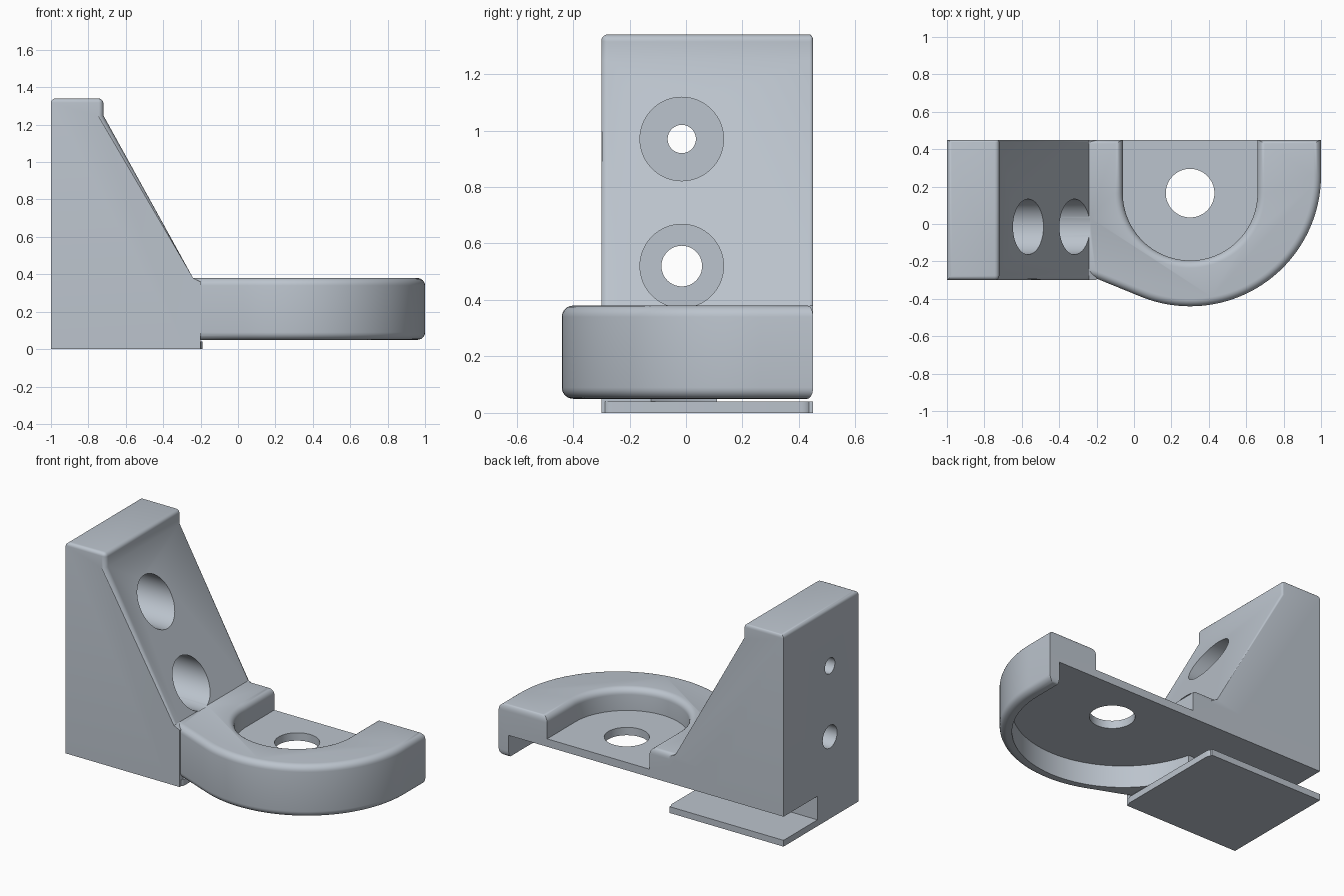
import bpy, bmesh, math

if "Cube" in bpy.data.objects:
    bpy.data.objects.remove(bpy.data.objects["Cube"])

grey = bpy.data.materials.new("light steel grey")
grey.diffuse_color = (0.50, 0.55, 0.61, 1)
grey.use_nodes = True
grey.node_tree.nodes["Principled BSDF"].inputs["Base Color"].default_value = grey.diffuse_color


def make(name, bm):
    bmesh.ops.recalc_face_normals(bm, faces=bm.faces)
    me = bpy.data.meshes.new(name)
    bm.to_mesh(me)
    bm.free()
    me.materials.append(grey)
    ob = bpy.data.objects.new(name, me)
    bpy.context.collection.objects.link(ob)
    return ob


def loft(name, rings):
    """Stack closed rings of equal point count into a capped solid."""
    bm = bmesh.new()
    vs = [[bm.verts.new(p) for p in r] for r in rings]
    n = len(vs[0])
    for a, b in zip(vs, vs[1:]):
        for i in range(n):
            j = (i + 1) % n
            bm.faces.new((a[i], a[j], b[j], b[i]))
    bm.faces.new(vs[0][::-1])
    bm.faces.new(vs[-1])
    return make(name, bm)


def arc(cx, cy, r, a0, a1, n=48):
    angs = [math.radians(a0 + (a1 - a0) * i / n) for i in range(n + 1)]
    return [(cx + r * math.cos(a), cy + r * math.sin(a)) for a in angs]


def u_ring(cx, cy, r, z, end=0.7):
    pts = [(cx - r, end)] + arc(cx, cy, r, 180, 360) + [(cx + r, end)]
    return [(x, y, z) for x, y in pts]


def arm_ring(off, z):
    """Outline of the arm, pulled in by off."""
    pts = [(-0.5, 0.45 - off / 2), (-0.5, -0.18 + off)]
    pts += [(-0.205, -0.29 + off)]
    pts += arc(0.3, 0.26, 0.7 - off, 247, 360) + [(1 - off, 0.45 - off / 2)]
    return [(x, y, z) for x, y in pts]


def cylinder_x(name, x0, x1, y, z, r, n=64):
    c = arc(y, z, r, 0, 360 - 360 / n, n - 1)
    return loft(name, [[(x, p, q) for p, q in c] for x in (x0, x1)])


def box(name, x0, x1, y0, y1, z0, z1):
    return loft(name, [[(x0, y0, z), (x1, y0, z), (x1, y1, z), (x0, y1, z)]
                       for z in (z0, z1)])


def apply(ob, mod):
    bpy.context.view_layer.objects.active = ob
    bpy.ops.object.modifier_apply(modifier=mod.name)


def boolean(ob, other, op):
    m = ob.modifiers.new("bool", 'BOOLEAN')
    m.operation, m.solver, m.object = op, 'EXACT', other
    apply(ob, m)
    bpy.data.objects.remove(other)


# Upright wall with sloped gusset
profile = [(-1, 0), (-0.2, 0), (-0.2, 0.36), (-0.24, 0.38),
           (-0.72, 1.25), (-0.72, 1.34), (-1, 1.34)]
bracket = loft("bracket", [[(x, y, z) for x, z in profile] for y in (-0.3, 0.45)])

# Round the top and the gusset edges, half as much at the back
me = bracket.data
weight = me.attributes.new("bevel_weight_edge", 'FLOAT', 'EDGE')
for e in me.edges:
    a, b = (me.vertices[i].co for i in e.vertices)
    top = min(a.z, b.z) > 1.3
    slope = min(a.z, b.z) > 0.37 and max(a.x, b.x) > -0.8 and abs(a.y - b.y) < 0.01
    if top or slope:
        weight.data[e.index].value = 0.5 if min(a.y, b.y) > 0.4 else 1.0
bev = bracket.modifiers.new("bevel", 'BEVEL')
bev.limit_method, bev.width, bev.segments = 'WEIGHT', 0.04, 5
apply(bracket, bev)

# Curved arm with rounded top and bottom edges
B = 0.04
steps = [math.radians(15 * i) for i in range(7)]
low = [(B * (1 - math.sin(a)), 0.05 + B * (1 - math.cos(a))) for a in steps]
high = [(o, 0.43 - z) for o, z in reversed(low)]
arm = loft("arm", [arm_ring(o, z) for o, z in low + high])
boolean(bracket, arm, 'UNION')

# Upper pocket with a rounded rim
flare = [(0, 0.24)] + [(B * (1 - math.cos(a)), 0.34 + B * math.sin(a)) for a in steps]
flare.append((B, 0.5))
boolean(bracket, loft("pocket", [u_ring(0.3, 0.165, 0.36 + o, z) for o, z in flare]),
        'DIFFERENCE')

# Lower pocket and the side slot above the base plate
boolean(bracket, loft("lower_pocket", [u_ring(0.3, 0.26, 0.63, z) for z in (0.04, 0.19)]),
        'DIFFERENCE')
boolean(bracket, box("slot", -1.2, 0.3, 0.11, 0.7, 0.04, 0.19), 'DIFFERENCE')

# Floor hole
ring = arc(0.3, 0.165, 0.13, 0, 354.375, 63)
boolean(bracket, loft("floor_hole", [[(x, y, z) for x, y in ring] for z in (0.1, 0.3)]),
        'DIFFERENCE')

# Counterbored screw holes
for z, r in ((0.97, 0.05), (0.52, 0.072)):
    boolean(bracket, cylinder_x("counterbore", -0.86, -0.235, -0.015, z, 0.148), 'DIFFERENCE')
    boolean(bracket, cylinder_x("screw_hole", -1.2, -0.8, -0.015, z, r), 'DIFFERENCE')

# Thin base plate lip with rounded outer corners
lip = [(-0.3, -0.3)] + arc(-0.23, -0.26, 0.04, -90, 0, 6)
lip += arc(-0.23, 0.41, 0.04, 0, 90, 6) + [(-0.3, 0.45)]
boolean(bracket, loft("base_lip", [[(x, y, z) for x, y in lip] for z in (0, 0.04)]), 'UNION')

bpy.ops.object.select_all(action='DESELECT')
bracket.select_set(True)
bpy.context.view_layer.objects.active = bracket
bpy.ops.object.shade_smooth_by_angle(angle=math.radians(30))
